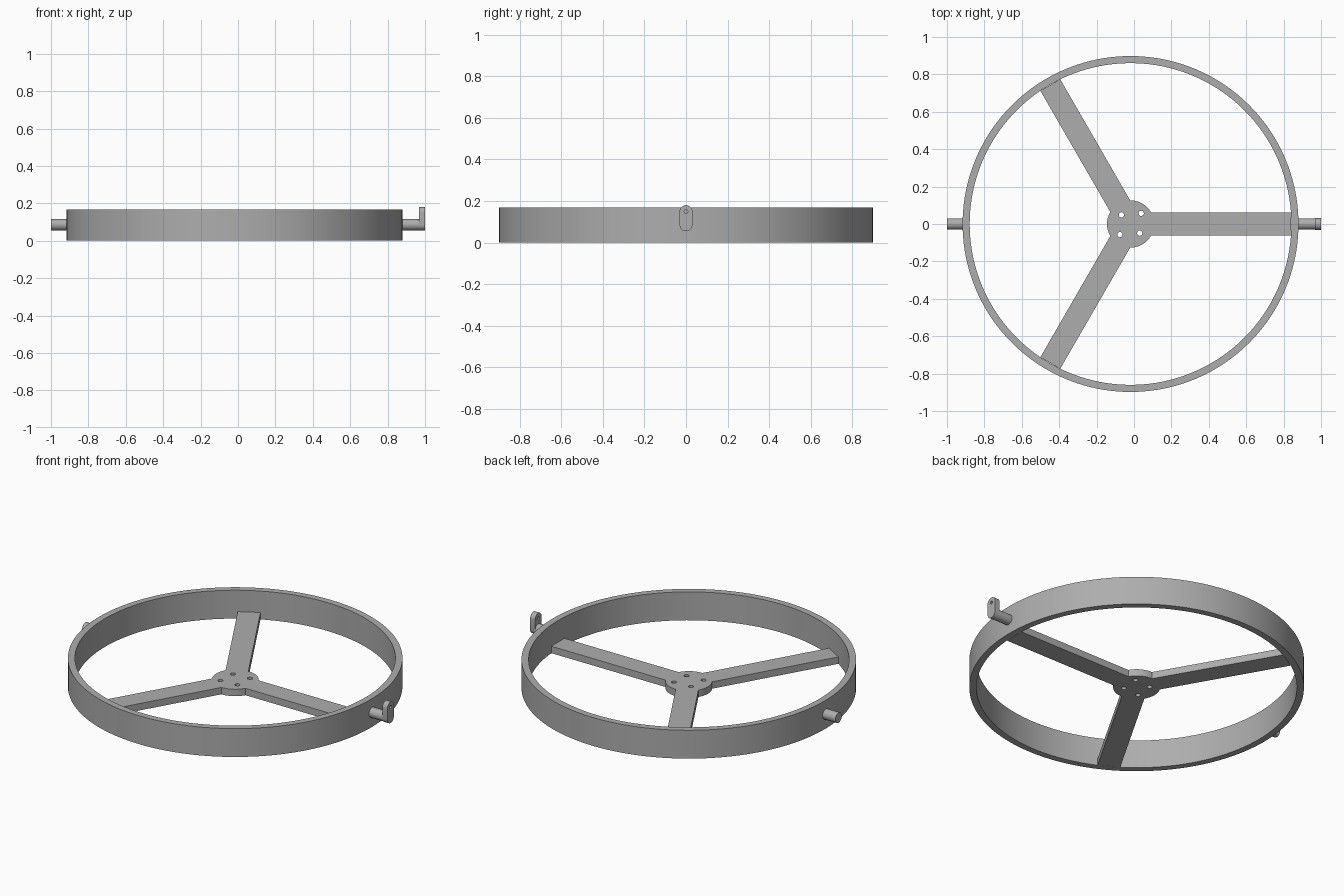
import bpy, bmesh
from math import sin, cos, pi, radians, asin, sqrt
from mathutils import Matrix, Vector

cube = bpy.data.objects.get("Cube")
if cube:
    bpy.data.objects.remove(cube, do_unlink=True)

metal = bpy.data.materials.new("plain grey")
metal.use_nodes = True
GREY = (0.42, 0.42, 0.42, 1)
metal.diffuse_color = GREY
metal.node_tree.nodes["Principled BSDF"].inputs["Base Color"].default_value = GREY

CENTRE = Vector((-0.0185, 0))
# Axes swapped so that a prism is extruded along x instead of z
ALONG_X = Matrix(((0, 0, 1), (1, 0, 0), (0, 1, 0))).to_4x4()


def arc(centre, radius, start=0, end=2 * pi, steps=32, closed=True):
    """Points along an arc; a closed circle leaves out the repeated point."""
    count = steps if closed else steps + 1
    return [(centre[0] + radius * cos(start + (end - start) * i / steps),
             centre[1] + radius * sin(start + (end - start) * i / steps))
            for i in range(count)]


def prism(name, outlines, low, high, turn=Matrix()):
    """Extrude filled outlines (inner ones become holes) from low to high."""
    curve = bpy.data.curves.new(name, 'CURVE')
    curve.dimensions = '2D'
    curve.fill_mode = 'BOTH'
    curve.extrude = (high - low) / 2
    for outline in outlines:
        spline = curve.splines.new('POLY')
        spline.points.add(len(outline) - 1)
        for point, (u, v) in zip(spline.points, outline):
            point.co = (u, v, 0, 1)
        spline.use_cyclic_u = True
    helper = bpy.data.objects.new(name + "_outline", curve)
    bpy.context.collection.objects.link(helper)
    graph = bpy.context.evaluated_depsgraph_get()
    mesh = bpy.data.meshes.new_from_object(helper.evaluated_get(graph))
    bpy.data.objects.remove(helper, do_unlink=True)
    bpy.data.curves.remove(curve)

    bm = bmesh.new()
    bm.from_mesh(mesh)
    bmesh.ops.remove_doubles(bm, verts=bm.verts, dist=1e-5)
    bmesh.ops.recalc_face_normals(bm, faces=bm.faces)
    bm.transform(turn @ Matrix.Translation((0, 0, (low + high) / 2)))
    bm.to_mesh(mesh)
    bm.free()
    mesh.name = name
    mesh.materials.clear()
    mesh.materials.append(metal)
    obj = bpy.data.objects.new(name, mesh)
    bpy.context.collection.objects.link(obj)
    bpy.ops.object.select_all(action='DESELECT')
    obj.select_set(True)
    bpy.context.view_layer.objects.active = obj
    bpy.ops.object.shade_smooth_by_angle(angle=radians(30))
    return obj


# Outer hoop
prism("hoop", [arc(CENTRE, 0.898, steps=160), arc(CENTRE, 0.86, steps=160)], 0, 0.168)

# Hub with three spokes and four screw holes
HUB, HALF, REACH = 0.126, 0.0615, 0.858
corner = asin(HALF / HUB)
outline = []
for k in range(3):
    angle = k * 2 * pi / 3
    spin = Matrix.Rotation(angle, 2)
    outline += [tuple(CENTRE + spin @ Vector((REACH, side * HALF))) for side in (-1, 1)]
    outline += arc(CENTRE, HUB, angle + corner, angle + 2 * pi / 3 - corner, 12, closed=False)
holes = [arc(CENTRE + Vector(p), 0.014, steps=20)
         for p in ((-0.049, 0.049), (0.049, -0.049), (0.057, 0.057), (-0.057, -0.057))]
prism("hub_and_spokes", [outline] + holes, 0, 0.041)

# Side pins
PIN = (0, 0.086)
prism("left_pin", [arc(PIN, 0.03)], 0.86, 0.975, ALONG_X)
prism("right_pin", [arc(PIN, 0.03)], -1, -0.9, ALONG_X)

# Upright tab with rounded ends and a small eyelet
EYE = (0, 0.149)
tab = arc(EYE, 0.031, 0, pi, 16, closed=False) + arc(PIN, 0.031, pi, 2 * pi, 16, closed=False)
prism("left_tab", [tab, arc(EYE, 0.009, steps=16)], 0.968, 1, ALONG_X)
